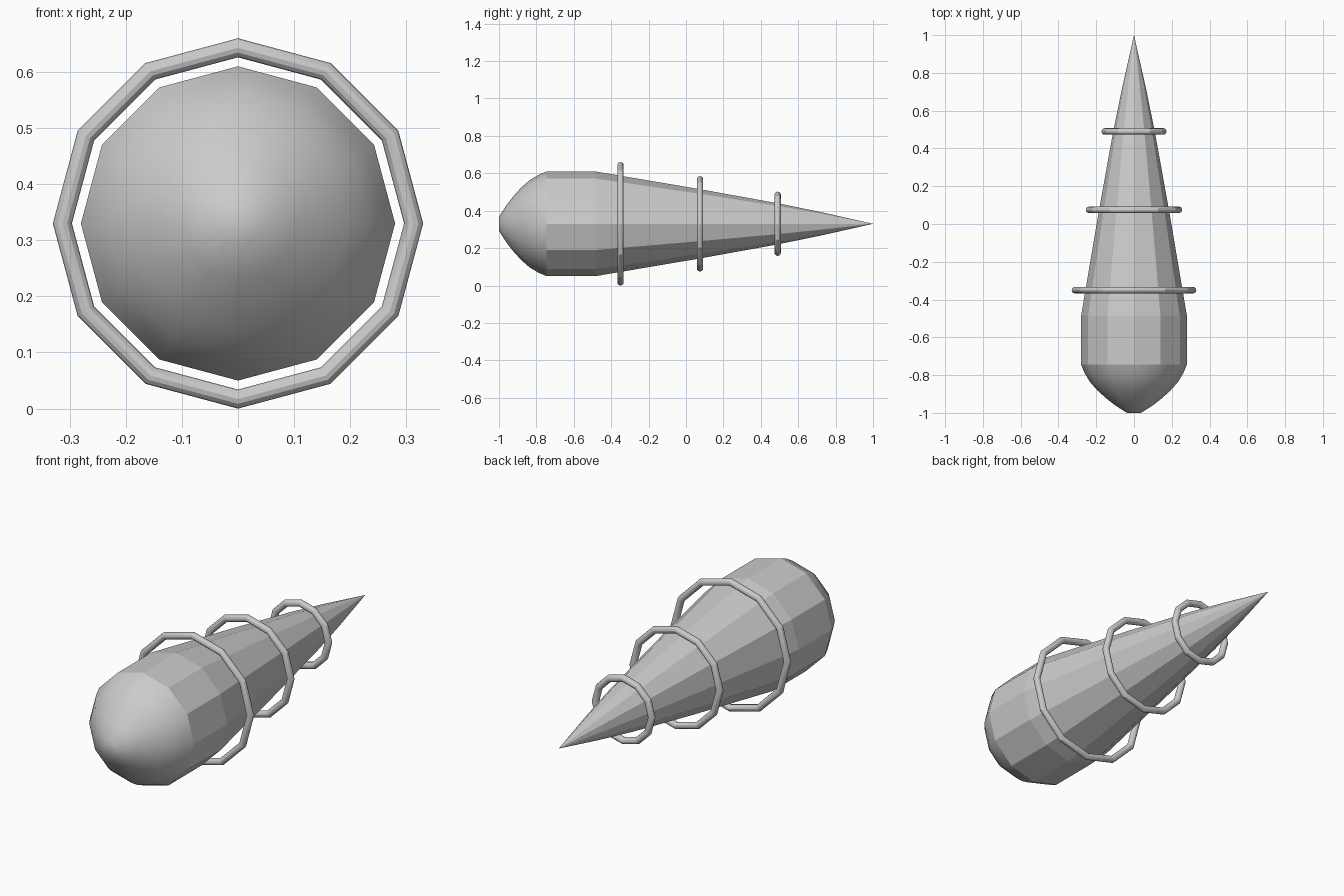
import bpy, bmesh, math

if "Cube" in bpy.data.objects:
    bpy.data.objects.remove(bpy.data.objects["Cube"])

CZ = 0.33      # height of the long axis
SIDES = 12


def lathe(name, profile):
    """Spin (y, radius) points around the y axis; zero radius gives a tip."""
    bm = bmesh.new()
    rows = []
    for y, r in profile:
        n = SIDES if r > 0 else 1
        rows.append([bm.verts.new((r * math.cos(2 * math.pi * i / SIDES), y,
                                   CZ + r * math.sin(2 * math.pi * i / SIDES)))
                     for i in range(n)])
    for a, b in zip(rows, rows[1:]):
        for i in range(SIDES):
            j = (i + 1) % SIDES
            corners = [a[i % len(a)], a[j % len(a)], b[j % len(b)], b[i % len(b)]]
            bm.faces.new(list(dict.fromkeys(corners)))
    # rounded nose is smooth, the rest is faceted
    for f in bm.faces:
        f.smooth = f.calc_center_median().y < -0.745
    bmesh.ops.recalc_face_normals(bm, faces=bm.faces)
    me = bpy.data.meshes.new(name)
    bm.to_mesh(me)
    bm.free()
    ob = bpy.data.objects.new(name, me)
    bpy.context.collection.objects.link(ob)
    return ob


# Body: rounded nose, straight barrel, long tapering spike
lathe("body", [(-1.0, 0), (-1.0, 0.037), (-0.96, 0.1), (-0.925, 0.145),
               (-0.88, 0.195), (-0.835, 0.234), (-0.79, 0.261), (-0.745, 0.28),
               (-0.485, 0.28), (0.07, 0.186), (0.49, 0.11), (0.72, 0.063),
               (1.0, 0)])

# Floating rings around the spike
for name, y, radius in (("large_ring", -0.35, 0.313),
                        ("middle_ring", 0.075, 0.238),
                        ("small_ring", 0.49, 0.155)):
    bpy.ops.mesh.primitive_torus_add(major_segments=SIDES, minor_segments=12,
                                     major_radius=radius, minor_radius=0.017,
                                     location=(0, y, CZ),
                                     rotation=(math.pi / 2, 0, 0))
    ring = bpy.context.object
    ring.name = name
    bpy.ops.object.shade_smooth_by_angle(angle=math.radians(29))
